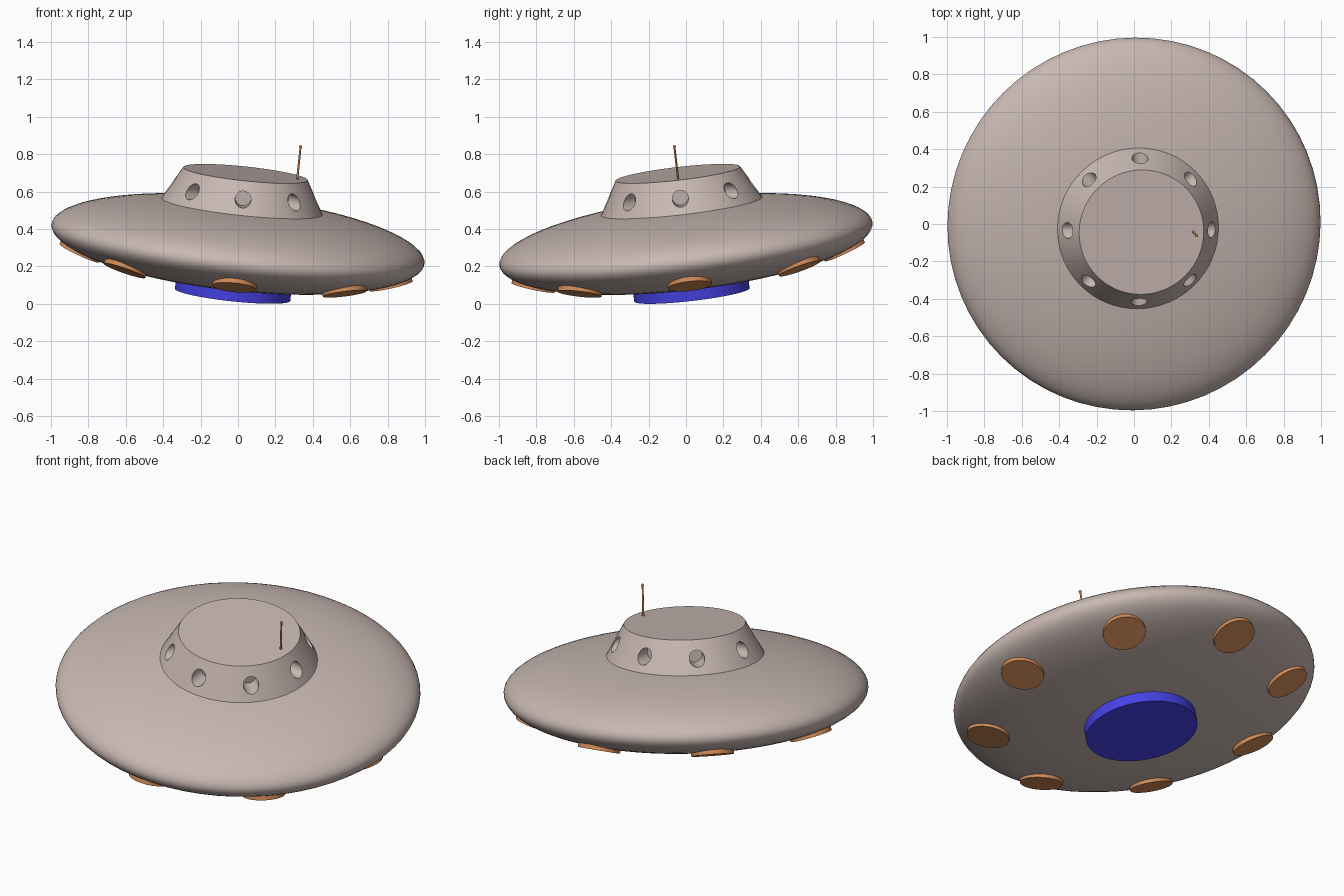
import bpy, bmesh, math
from mathutils import Vector, Matrix

if "Cube" in bpy.data.objects:
    bpy.data.objects.remove(bpy.data.objects["Cube"])

# whole craft is built upright around its own axis, then tilted by this matrix
AXIS = Vector((0.106, -0.116, 1.0)).normalized()
TILT = (Matrix.Translation((0, 0, 0.32))
        @ Vector((0, 0, 1)).rotation_difference(AXIS).to_matrix().to_4x4())
A, C = 1.003, 0.226          # saucer half-width and half-height


def material(name, rgb):
    m = bpy.data.materials.new(name)
    m.diffuse_color = (*rgb, 1)
    m.use_nodes = True
    m.node_tree.nodes["Principled BSDF"].inputs["Base Color"].default_value = m.diffuse_color
    return m


HULL = material("warm_grey", (0.578, 0.479, 0.445))
COPPER = material("copper", (0.658, 0.266, 0.100))
BLUE = material("blue", (0.061, 0.054, 0.791))


def finish(name, bm, mat):
    bmesh.ops.recalc_face_normals(bm, faces=bm.faces)
    me = bpy.data.meshes.new(name)
    bm.to_mesh(me)
    bm.free()
    me.materials.append(mat)
    ob = bpy.data.objects.new(name, me)
    ob.matrix_world = TILT
    bpy.context.collection.objects.link(ob)
    return ob


def add_cone(bm, r1, r2, depth, matrix, segments=64):
    bmesh.ops.create_cone(bm, cap_ends=True, segments=segments, radius1=r1,
                          radius2=r2, depth=depth, matrix=matrix)


def smooth(ob):
    bpy.ops.object.select_all(action='DESELECT')
    ob.select_set(True)
    bpy.context.view_layer.objects.active = ob
    bpy.ops.object.shade_smooth_by_angle(angle=math.radians(30))


def up(z):
    return Matrix.Translation((0, 0, z))


def spin(i):
    return Matrix.Rotation(i * math.pi / 4, 4, 'Z')


# saucer hull
bm = bmesh.new()
bmesh.ops.create_uvsphere(bm, u_segments=64, v_segments=40, radius=1,
                          matrix=Matrix.Diagonal((A, A, C, 1)))
smooth(finish("saucer_hull", bm, HULL))

# cabin: truncated cone with eight round portholes cut in radially
bm = bmesh.new()
add_cone(bm, 0.457, 0.335, 0.22, up(0.27))
cabin = finish("cabin", bm, HULL)

bm = bmesh.new()
for i in range(8):
    add_cone(bm, 0.043, 0.043, 0.22,
             spin(i) @ Matrix.Translation((0.41, 0, 0.285))
             @ Matrix.Rotation(math.pi / 2, 4, 'Y'), 24)
cutter = finish("porthole_cutter", bm, HULL)
cutter.hide_render = True

mod = cabin.modifiers.new("portholes", 'BOOLEAN')
mod.operation = 'DIFFERENCE'
mod.solver = 'EXACT'
mod.object = cutter
bpy.context.view_layer.objects.active = cabin
bpy.ops.object.modifier_apply(modifier=mod.name)
bpy.data.objects.remove(cutter)
smooth(cabin)

# blue engine disc underneath
bm = bmesh.new()
add_cone(bm, 0.31, 0.31, 0.10, up(-0.225))
smooth(finish("engine_disc", bm, BLUE))

# eight copper landing lights lying on the underside
R = 0.833
h = -C * math.sqrt(1 - (R / A) ** 2)
normal = Vector((R / A ** 2, 0, h / C ** 2)).normalized()
lean = Vector((0, 0, 1)).rotation_difference(normal).to_matrix().to_4x4()
for i in range(8):
    bm = bmesh.new()
    add_cone(bm, 0.118, 0.118, 0.04,
             spin(i) @ Matrix.Translation(Vector((R, 0, h)) - normal * 0.006) @ lean, 48)
    smooth(finish(f"landing_light_{i + 1}", bm, COPPER))

# antenna with a small ball tip
bm = bmesh.new()
add_cone(bm, 0.006, 0.005, 0.19, Matrix.Translation((0.278, 0, 0.46)), 12)
bmesh.ops.create_uvsphere(bm, u_segments=12, v_segments=8, radius=0.008,
                          matrix=Matrix.Translation((0.278, 0, 0.556)))
smooth(finish("antenna", bm, COPPER))
